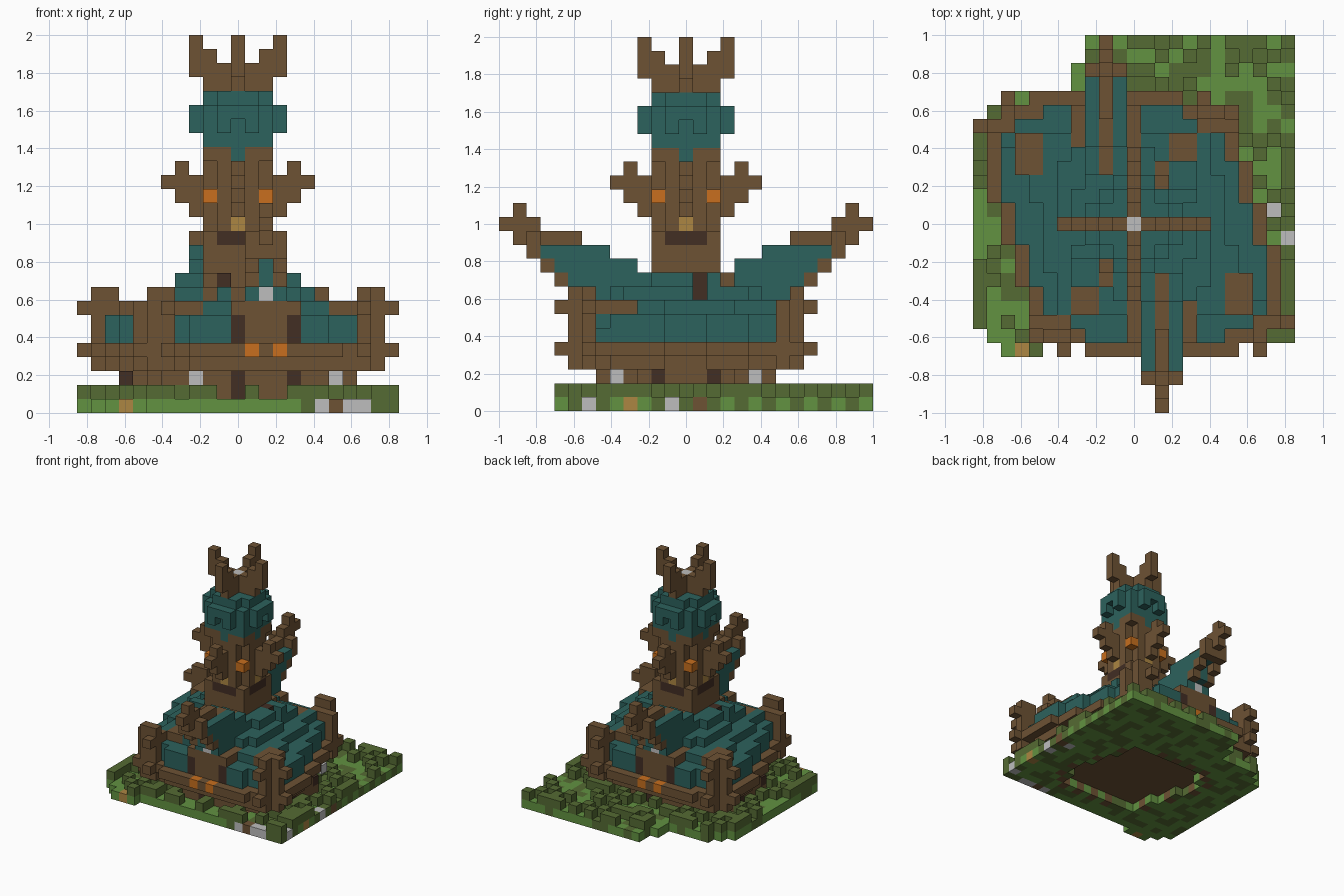
import bpy, bmesh, math, random
from mathutils import Vector

random.seed(4)
if "Cube" in bpy.data.objects:
    bpy.data.objects.remove(bpy.data.objects["Cube"])

V = 2 / 27  # size of one block


def linear(c):
    c /= 255
    return c / 12.92 if c < 0.04 else ((c + 0.055) / 1.055) ** 2.4


COLOURS = {
    "wood": (109, 82, 52), "dark_wood": (66, 46, 36), "teal": (44, 98, 93),
    "grass": (98, 146, 65), "dark_grass": (85, 107, 51), "orange": (200, 111, 30),
    "tan": (172, 134, 66), "stone": (190, 190, 190),
}
MATS = {}
for name, rgb in COLOURS.items():
    m = bpy.data.materials.new(name)
    m.use_nodes = True
    m.diffuse_color = [linear(c) for c in rgb] + [1]
    m.node_tree.nodes["Principled BSDF"].inputs["Base Color"].default_value = m.diffuse_color
    MATS[name] = m

blocks = {}  # cell -> (part, colour)


def put(part, colour, cells):
    for c in cells:
        blocks[c] = (part, colour)


def box(x0, x1, y0, y1, z0, z1):
    return [(x, y, z) for x in range(x0, x1 + 1) for y in range(y0, y1 + 1)
            for z in range(z0, z1 + 1)]


def disc(r2, z):
    return [(x, y, z) for x, y, _ in box(-4, 4, -4, 4, 0, 0) if x * x + y * y <= r2]


def half_turn(cells):
    return cells + [(-x, -y, z) for x, y, z in cells]


def four(cells):
    cells = half_turn(cells)
    return cells + [(-y, x, z) for x, y, z in cells]


# Skewed outline of the lower house: reach to either side of each row
RIGHT = [9, 9, 8, 8, 8, 7, 7, 7, 7, 3]
LEFT = [9, 9, 10, 10, 10, 10, 10, 9, 9, 7]


def inside(x, y, s):
    if y < 0:
        x, y = -x, -y
    row = round(y / s)
    return row <= 9 and -LEFT[row] - 0.5 <= x / s <= RIGHT[row] + 0.5


def layer(z, s):
    return [c for c in box(-11, 11, -9, 9, z, z) if inside(c[0], c[1], s)]


# Ground slab with clipped corners, a front tab and a hollow under the house
def on_ground(x, y):
    if abs(x) > 11 or y > 13 or y < -9 or y - x > 18 or x - y > 19 or x + y < -18:
        return False
    if y == -9:
        return -9 <= x <= -7
    return y < 10 or x >= -3 - (13 - y) // 2


for x, y, z in box(-11, 11, -9, 13, 0, 0):
    if on_ground(x, y):
        wave = math.sin(x * 1.9 + 1.5 * math.sin(y * 1.4)) + math.sin(y * 2.1 - x * 0.6)
        shade = "dark_grass" if wave > 0.2 and y > -8 else "grass"
        if x == 11:
            shade = "grass" if y % 2 else "dark_grass"
        if inside(x, y, 0.7) and not inside(x, y, 0.6) and (x + y) % 2:
            shade = "wood"
        if not inside(x, y, 0.6):
            put("ground", shade, [(x, y, 0)])
        # separate tufts in a loose checker, leaving the front roots in sight
        chance = 0.72 if (x + y) % 2 == 0 else 0.18
        clear = y < -5 and x in (-1, 0, 3)
        if random.random() < chance and not clear and (x, y) not in ((10, 1), (11, -1)):
            put("grass_tufts", "dark_grass", [(x, y, 1)])
put("ground_stones", "stone", [(6, -8, 0), (8, -8, 0), (9, -8, 0), (11, -7, 0),
                               (11, -1, 0), (10, 1, 0)])
put("ground_stones", "tan", [(-8, -9, 0), (11, -4, 0)])
put("ground_stones", "wood", [(7, -8, 0), (11, 1, 0)])
put("ground_edge", "dark_grass", [(5, -8, 0), (10, -8, 0)])

# Lower house: footing, roots and the wide eave
for z, s in ((1, 0.66), (2, 0.72), (3, 0.9), (4, 1.0)):
    put("house_base", "wood", layer(z, s))
put("roots", "wood", half_turn(box(-1, 1, -6, -6, 1, 2) + box(3, 3, -6, -6, 1, 2)
                               + box(8, 8, -3, 2, 1, 2)))
put("root_hollows", "dark_wood", half_turn([(0, -6, 1), (0, -6, 2), (4, -6, 2),
                                            (8, -2, 1), (8, -2, 2), (8, 2, 2)]))
put("footing_stones", "stone", half_turn([(-3, -6, 2), (7, -5, 2)]) + [(7, 5, 2)])

# Stepped roof with a saddle across the sides of the trunk
for z, s in ((5, 0.93), (6, 0.92), (7, 0.72), (8, 0.54)):
    put("roof", "teal", layer(z, s))
put("roof_saddle", "teal", box(-4, 4, -2, 2, 9, 9))
for c in half_turn([(4, 1, 9), (4, 1, 8), (5, 1, 8)]):  # notches in front of the hollows
    blocks.pop(c, None)
put("roof_hollows", "dark_wood", half_turn(box(3, 3, 1, 1, 8, 9)))

# Corner posts with curled ends, and flat dormers
post_a = box(-9, -9, 7, 8, 3, 7) + box(-10, -10, 7, 7, 3, 7) + box(-8, -7, 8, 8, 3, 4)
post_a += [(-11, 7, 4), (-11, 7, 7), (-9, 9, 4), (-9, 9, 7)]
post_a += [(-10, 7, 8), (-9, 7, 8), (-9, 8, 8)]
post_b = box(5, 6, 7, 8, 3, 7) + box(7, 7, 7, 7, 3, 7) + box(5, 6, 8, 8, 8, 8)
post_b += [(5, 9, 4), (5, 9, 7)]
put("corner_posts", "wood", half_turn(post_a + post_b))
put("roof_dormers", "wood", half_turn(box(-8, -7, 4, 6, 7, 7) + box(3, 4, 4, 6, 7, 7)
                                      + box(2, 2, 3, 4, 7, 8)))
put("trunk_foot", "wood", half_turn(box(0, 0, 3, 5, 7, 8)))

# Porches below the horns
put("porches", "wood", half_turn(box(0, 4, -8, -6, 3, 7)))
put("porch_windows", "dark_wood", half_turn(box(0, 0, -8, -8, 5, 6) + box(4, 4, -8, -8, 5, 6)))
put("porch_eyes", "orange", half_turn([(1, -9, 4), (3, -9, 4)]))

# Upswept horns, front and back
horn = []
for z, near, far in ((8, 3, 8), (9, 3, 9), (10, 4, 9), (11, 6, 10)):
    horn += box(1, 3, -far, -near, z, z)
put("horn_covers", "teal", half_turn(horn))
trim = [(x, -z, z) for x in (1, 3) for z in (9, 10, 11)]
ridge = trim + box(1, 3, -11, -11, 12, 12) + [(2, -11, 11)]
for z, near, far in ((10, 4, 5), (11, 6, 7), (12, 8, 12), (13, 11, 13), (14, 12, 12)):
    ridge += box(2, 2, -far, -near, z, z)
put("horn_ridges", "wood", half_turn(ridge))
put("horn_lamps", "stone", half_turn([(2, -8, 8)]))

# Totem trunk and head, alike on four sides
put("trunk", "wood", box(-2, 2, -2, 2, 8, 12) + half_turn([(-2, -3, 9)]))
put("trunk_hollows", "dark_wood", half_turn([(-1, -3, 9)]))
for z, r2 in ((13, 5), (14, 5), (15, 8), (16, 5), (17, 5), (18, 8)):
    put("head", "wood", disc(r2, z))
put("mouths", "dark_wood", four(box(-1, 1, -2, -2, 12, 12)))
put("noses", "tan", four([(0, -2, 13)]))
put("eyes", "orange", four([(2, 2, 15)]))
put("head_spurs", "wood", four(box(0, 0, -3, -3, 14, 16) + box(0, 0, -4, -4, 15, 17)
                               + [(0, -5, 16)]))

# Collar of hanging slats
for z in range(19, 23):
    put("collar", "teal", disc(8 if z < 22 else 5, z))
put("collar_slats", "teal", four(box(-1, -1, -3, -3, 20, 21) + box(1, 1, -3, -3, 20, 21)
                                 + [(0, -3, 21), (0, -2, 18)]))

# Crown
put("crown", "wood", four(box(0, 0, -2, 0, 23, 23) + box(0, 0, -3, 0, 24, 24)
                          + box(0, 0, -3, -2, 25, 25) + [(0, -3, 26)]))
put("crown_gem", "stone", [(0, 0, 24)])

# Turn each part into one mesh of exposed block faces
AXES = [Vector(a) for a in ((1, 0, 0), (0, 1, 0), (0, 0, 1))]
parts = {}
for cell, (part, colour) in blocks.items():
    parts.setdefault(part, []).append((cell, colour))

for part, cells in parts.items():
    mesh = bpy.data.meshes.new(part)
    slots = sorted({colour for _, colour in cells})
    for s in slots:
        mesh.materials.append(MATS[s])
    bm = bmesh.new()
    for cell, colour in cells:
        centre = Vector((cell[0], cell[1], cell[2] + 0.5))
        for a in range(3):
            for sign in (1, -1):
                n = AXES[a] * sign
                if tuple(int(c + d) for c, d in zip(cell, n)) in blocks:
                    continue
                u, w = AXES[(a + 1) % 3] / 2, AXES[(a + 2) % 3] / 2 * sign
                mid = centre + n / 2
                quad = (mid - u - w, mid + u - w, mid + u + w, mid - u + w)
                face = bm.faces.new([bm.verts.new(p * V) for p in quad])
                face.material_index = slots.index(colour)
    bmesh.ops.remove_doubles(bm, verts=bm.verts, dist=V / 100)
    bm.to_mesh(mesh)
    bm.free()
    bpy.context.collection.objects.link(bpy.data.objects.new(part, mesh))
